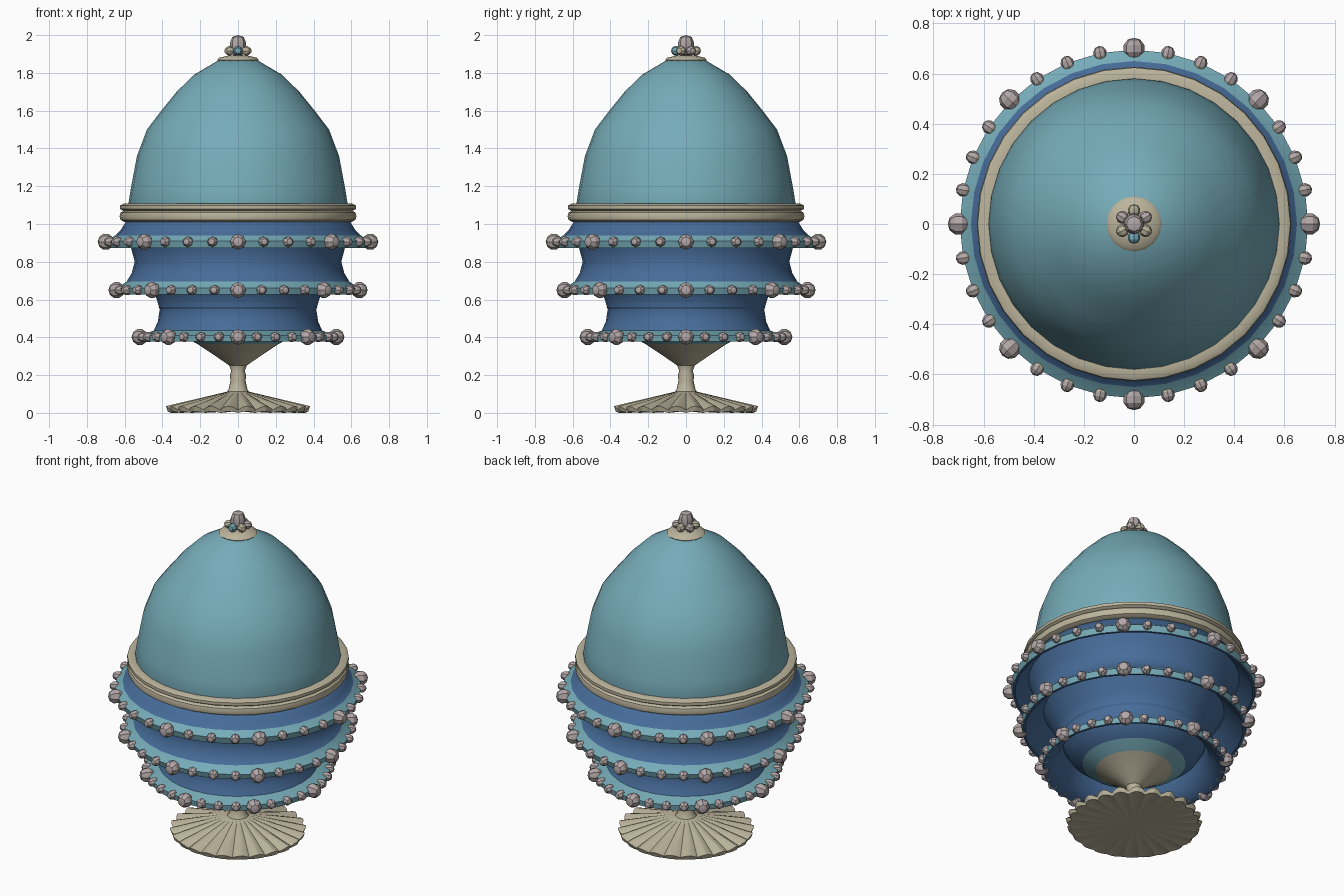
import bpy, bmesh, math
from mathutils import Matrix, Vector

if "Cube" in bpy.data.objects:
    bpy.data.objects.remove(bpy.data.objects["Cube"])


def material(name, rgb):
    m = bpy.data.materials.new(name)
    m.diffuse_color = (*rgb, 1)
    m.use_nodes = True
    m.node_tree.nodes["Principled BSDF"].inputs["Base Color"].default_value = m.diffuse_color
    return m


TEAL = material("teal", (0.18, 0.41, 0.48))
BLUE = material("deep blue", (0.062, 0.15, 0.32))
TAN = material("tan", (0.50, 0.455, 0.33))
PEARL = material("pearl grey", (0.45, 0.385, 0.39))


def finish(name, bm, mats, angle=40):
    me = bpy.data.meshes.new(name)
    bm.to_mesh(me)
    bm.free()
    for m in mats:
        me.materials.append(m)
    ob = bpy.data.objects.new(name, me)
    bpy.context.collection.objects.link(ob)
    bpy.ops.object.select_all(action='DESELECT')
    ob.select_set(True)
    bpy.context.view_layer.objects.active = ob
    if angle:
        bpy.ops.object.shade_smooth_by_angle(angle=math.radians(angle))
    return ob


def lathe(name, profile, mats, rule=None, steps=32, angle=40):
    """Spin (radius, z) points around z; rule(face) picks the material."""
    bm = bmesh.new()
    vs = [bm.verts.new((r, 0, z)) for r, z in profile]
    es = [bm.edges.new(p) for p in zip(vs, vs[1:])]
    bmesh.ops.spin(bm, geom=vs + es, cent=(0, 0, 0), axis=(0, 0, 1),
                   angle=math.tau, steps=steps, use_merge=True)
    bmesh.ops.remove_doubles(bm, verts=bm.verts[:], dist=1e-4)
    bmesh.ops.recalc_face_normals(bm, faces=bm.faces[:])
    if rule:
        for f in bm.faces:
            f.material_index = rule(f)
    return finish(name, bm, mats, angle)


# Domed upper shell
lathe("dome", [(0.57, 1.06), (0.58, 1.11), (0.567, 1.19), (0.535, 1.36), (0.482, 1.50),
               (0.41, 1.595), (0.325, 1.70), (0.233, 1.79), (0.106, 1.865), (0, 1.885)], [TEAL])

# Double moulding round the middle
lathe("waist_moulding", [(0.57, 1.105), (0.605, 1.108), (0.624, 1.098), (0.624, 1.08),
                         (0.608, 1.07), (0.622, 1.06), (0.627, 1.04), (0.622, 1.022),
                         (0.60, 1.01), (0.56, 1.01)], [TAN])

# Three flared tiers: outer wall, rim, then hollow underside
tiers = {
    "upper_tier": ([(0.57, 1.02), (0.595, 1.01), (0.62, 0.97), (0.65, 0.94), (0.695, 0.91),
                    (0.685, 0.872), (0.67, 0.872), (0.625, 0.92), (0.585, 0.96)], 0.94),
    "middle_tier": ([(0.595, 0.95), (0.565, 0.87), (0.547, 0.80), (0.563, 0.74), (0.59, 0.695),
                     (0.64, 0.66), (0.63, 0.626), (0.615, 0.626), (0.56, 0.68), (0.50, 0.75)], 0.695),
    "lower_tier": ([(0.51, 0.74), (0.437, 0.62), (0.414, 0.55), (0.425, 0.48), (0.447, 0.435),
                    (0.52, 0.41), (0.515, 0.377), (0.50, 0.377), (0.43, 0.435), (0.40, 0.52)], 0.435),
}
for name, (profile, band) in tiers.items():
    def banded(f, band=band):
        c = f.calc_center_median()
        outward = f.normal.dot(Vector((c.x, c.y, 0)).normalized()) > 0
        return 1 if c.z < band and outward else 0
    lathe(name, profile, [BLUE, TEAL], banded)


# Bowl underside: tan cone, teal collar, then blue
def bowl_rule(f):
    z = f.calc_center_median().z
    return 0 if z < 0.365 else 1 if z < 0.41 else 2


lathe("bowl_underside", [(0.045, 0.25), (0.125, 0.305), (0.215, 0.365), (0.29, 0.405),
                         (0.37, 0.47), (0.42, 0.56)], [TAN, TEAL, BLUE], bowl_rule)

# Stem
lathe("stem", [(0.065, 0.10), (0.05, 0.125), (0.04, 0.17), (0.043, 0.20),
               (0.036, 0.222), (0.048, 0.255)], [TAN], steps=16)

# Fluted foot: radius and height ripple towards the rim
FLUTES, SIDES = 24, 96
bm = bmesh.new()
rings = []
for r, z, ripple, lift in [(0.06, 0.112, 0, 0), (0.20, 0.075, 0.0, 0.004),
                           (0.375, 0.026, 0.010, 0.010), (0.365, 0.004, 0.010, 0.004)]:
    ring = []
    for i in range(SIDES):
        a = math.tau * i / SIDES
        w = 2 * abs(math.sin(a * FLUTES / 2)) - 1
        rr = r + ripple * w
        ring.append(bm.verts.new((rr * math.cos(a), rr * math.sin(a), z + lift * w)))
    rings.append(ring)
for a, b in zip(rings, rings[1:]):
    for i in range(SIDES):
        j = (i + 1) % SIDES
        bm.faces.new((a[i], b[i], b[j], a[j]))
tip = bm.verts.new((0, 0, 0.01))
for i in range(SIDES):
    bm.faces.new((rings[-1][(i + 1) % SIDES], rings[-1][i], tip))
bmesh.ops.recalc_face_normals(bm, faces=bm.faces[:])
finish("fluted_foot", bm, [TAN], 20)


def bead(bm, pos, angle, size, depth, inner_mat=0):
    """Faceted bead whose axis points outward; the inward part may differ in colour."""
    out = Vector((math.cos(angle), math.sin(angle), 0))
    mat = (Matrix.Translation(pos) @ Matrix.Rotation(angle, 4, 'Z')
           @ Matrix.Rotation(math.pi / 2, 4, 'Y') @ Matrix.Diagonal((size, size, depth, 1)))
    made = bmesh.ops.create_uvsphere(bm, u_segments=8, v_segments=5, radius=1, matrix=mat)
    for f in {f for v in made["verts"] for f in v.link_faces}:
        f.normal_update()
        f.material_index = inner_mat if f.normal.dot(out) < -0.2 else 0


# Bead trim on each rim: a large bead, then three small ones, eight times
for name, r, z in [("upper_beads", 0.70, 0.906), ("middle_beads", 0.643, 0.65),
                   ("lower_beads", 0.52, 0.402)]:
    bm = bmesh.new()
    for i in range(32):
        a = math.tau * i / 32
        big = i % 4 == 0
        rr = r if big else r - 0.008
        pos = Vector((rr * math.cos(a), rr * math.sin(a), z))
        bead(bm, pos, a, 0.044 if big else 0.028, 0.043 if big else 0.032, 0 if big else 1)
    finish(name, bm, [PEARL, TAN], 30)

# Finial: tan cap, ring of six beads and a crowning pearl
lathe("finial_cap", [(0.105, 1.86), (0.11, 1.868), (0.10, 1.88), (0.05, 1.892), (0, 1.895)],
      [TAN], steps=16)
bm = bmesh.new()
for i in range(6):
    a = math.radians(30 + 60 * i)
    n = len(bm.faces)
    bead(bm, Vector((0.053 * math.cos(a), 0.053 * math.sin(a), 1.917)), a, 0.026, 0.026)
    bm.faces.ensure_lookup_table()
    for f in bm.faces[n:]:
        f.material_index = 2 if i == 4 else i % 2
finish("finial_beads", bm, [PEARL, TAN, TEAL], 30)
lathe("finial_pearl", [(0, 1.89), (0.036, 1.90), (0.042, 1.93), (0.041, 1.965), (0.03, 1.99), (0, 2.0)],
      [PEARL], steps=8, angle=30)
